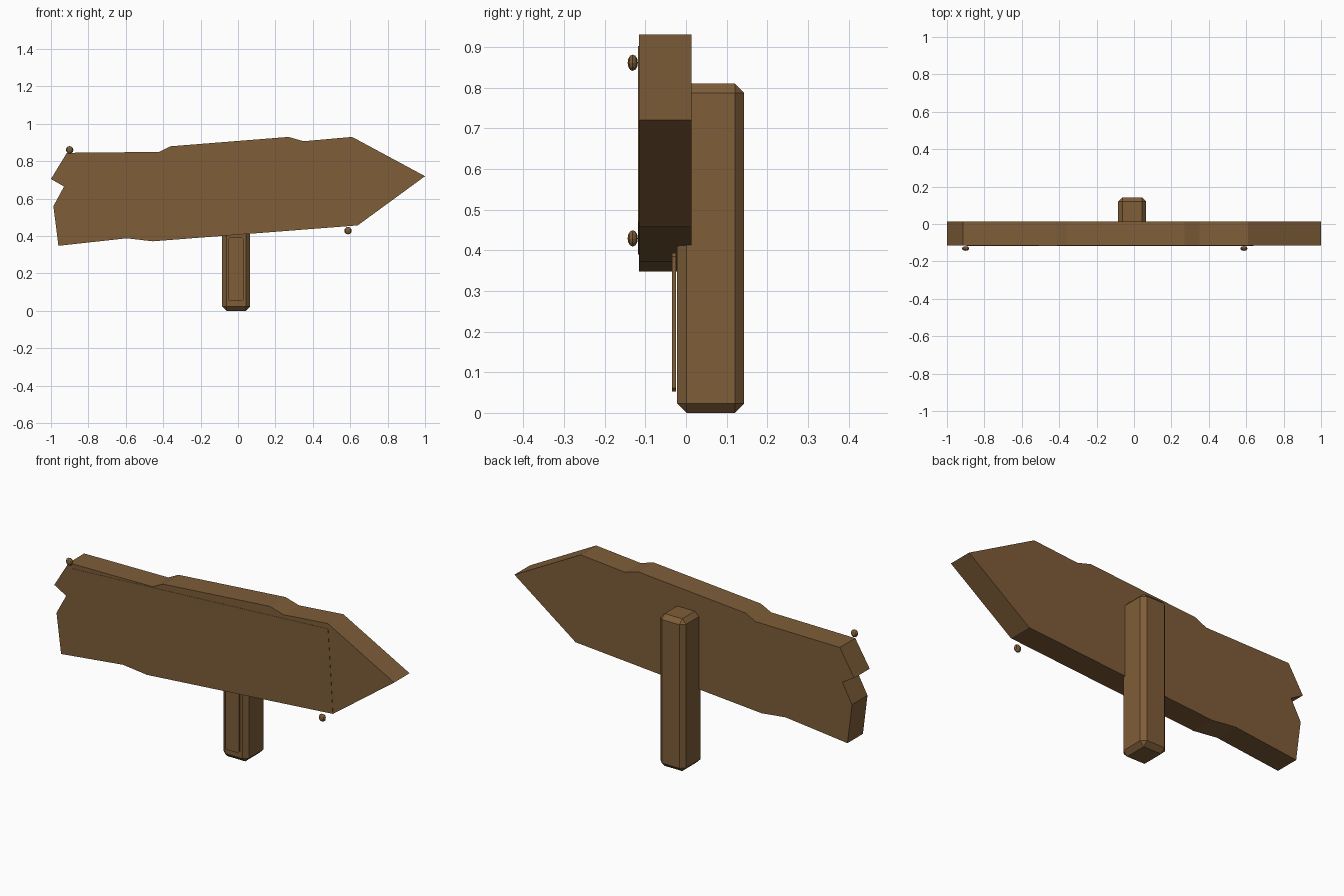
import bpy, bmesh
from mathutils import Matrix

if "Cube" in bpy.data.objects:
    bpy.data.objects.remove(bpy.data.objects["Cube"])

wood = bpy.data.materials.new("brown wood")
wood.diffuse_color = (0.21, 0.11, 0.04, 1)
wood.use_nodes = True
wood.node_tree.nodes["Principled BSDF"].inputs["Base Color"].default_value = wood.diffuse_color


def finish(name, bm):
    bmesh.ops.recalc_face_normals(bm, faces=bm.faces[:])
    me = bpy.data.meshes.new(name)
    bm.to_mesh(me)
    bm.free()
    me.materials.append(wood)
    ob = bpy.data.objects.new(name, me)
    bpy.context.collection.objects.link(ob)
    return ob


def slab(name, outline, y0, y1):
    """Extrude an x-z outline from y0 back to y1."""
    bm = bmesh.new()
    face = bm.faces.new([bm.verts.new((x, y0, z)) for x, z in outline])
    new = bmesh.ops.extrude_face_region(bm, geom=[face])["geom"]
    verts = [v for v in new if isinstance(v, bmesh.types.BMVert)]
    bmesh.ops.translate(bm, verts=verts, vec=(0, y1 - y0, 0))
    return finish(name, bm)


def bevel(ob, width, edges=None):
    bm = bmesh.new()
    bm.from_mesh(ob.data)
    picked = [e for e in bm.edges if edges is None or edges(e)]
    bmesh.ops.bevel(bm, geom=picked, offset=width, offset_type='OFFSET',
                    segments=1, affect='EDGES', profile=0.5)
    bm.to_mesh(ob.data)
    bm.free()


def rect(x0, x1, z0, z1):
    return [(x0, z0), (x1, z0), (x1, z1), (x0, z1)]


# Arrow board with a splintered left end
slab("arrow_board", [
    (-1.0, 0.705), (-0.915, 0.845), (-0.42, 0.85), (-0.36, 0.88),
    (0.27, 0.93), (0.35, 0.907), (0.61, 0.93), (1.0, 0.72),
    (0.64, 0.457), (-0.455, 0.372), (-0.595, 0.388), (-0.96, 0.348),
    (-0.987, 0.56), (-0.93, 0.665)], -0.116, 0.014)

# Thin panel on the front of the board
slab("board_panel", [(-0.895, 0.82), (0.612, 0.902), (0.64, 0.47), (-0.873, 0.39)],
     -0.1175, -0.112)

# Chamfered post
bevel(slab("post", rect(-0.085, 0.065, 0, 0.81), -0.022, 0.143), 0.023)

# Thin plate on the front of the post, corners clipped
bevel(slab("post_panel", rect(-0.051, 0.029, 0.053, 0.393), -0.034, -0.025), 0.008,
      lambda e: abs(e.verts[0].co.y - e.verts[1].co.y) > 0.001)

# Flattened nail heads
for name, x, z in (("nail_top_left", -0.9, 0.861), ("nail_bottom_right", 0.588, 0.429)):
    bm = bmesh.new()
    bmesh.ops.create_uvsphere(bm, u_segments=8, v_segments=6, radius=0.02,
                              matrix=Matrix.Translation((x, -0.131, z)) @ Matrix.Diagonal((1, 0.63, 1, 1)))
    finish(name, bm)
